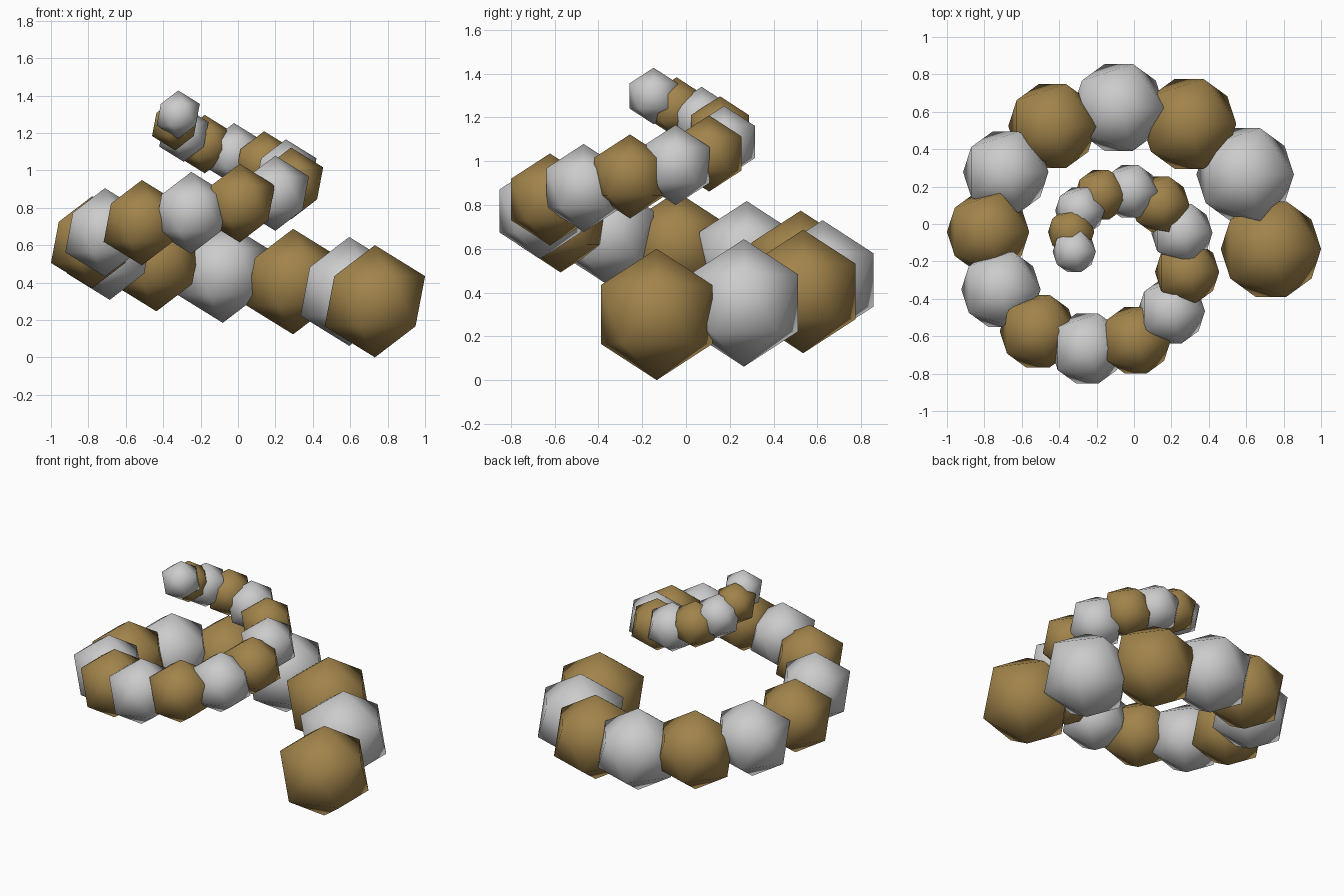
import bpy
from math import cos, sin

if "Cube" in bpy.data.objects:
    bpy.data.objects.remove(bpy.data.objects["Cube"])

COUNT = 20
CX, CY = -0.135, -0.134      # spiral axis

brown = bpy.data.materials.new("brown")
brown.diffuse_color = (0.36, 0.23, 0.07, 1)
brown.use_nodes = True
brown.node_tree.nodes["Principled BSDF"].inputs["Base Color"].default_value = brown.diffuse_color

# Rising, tightening spiral of shrinking faceted beads, alternately brown and grey
for i in range(COUNT):
    angle = 0.5 * i
    spiral = 0.867 - 0.0359 * i
    size = 0.30 - 0.009 * i
    bpy.ops.mesh.primitive_ico_sphere_add(
        subdivisions=1, radius=size,
        location=(CX + spiral * cos(angle), CY + spiral * sin(angle), 0.30 + 0.0525 * i))
    bead = bpy.context.object
    bead.name = f"spiral_bead_{i + 1:02d}"
    bpy.ops.object.shade_smooth()
    if i % 2 == 0:
        bead.data.materials.append(brown)
